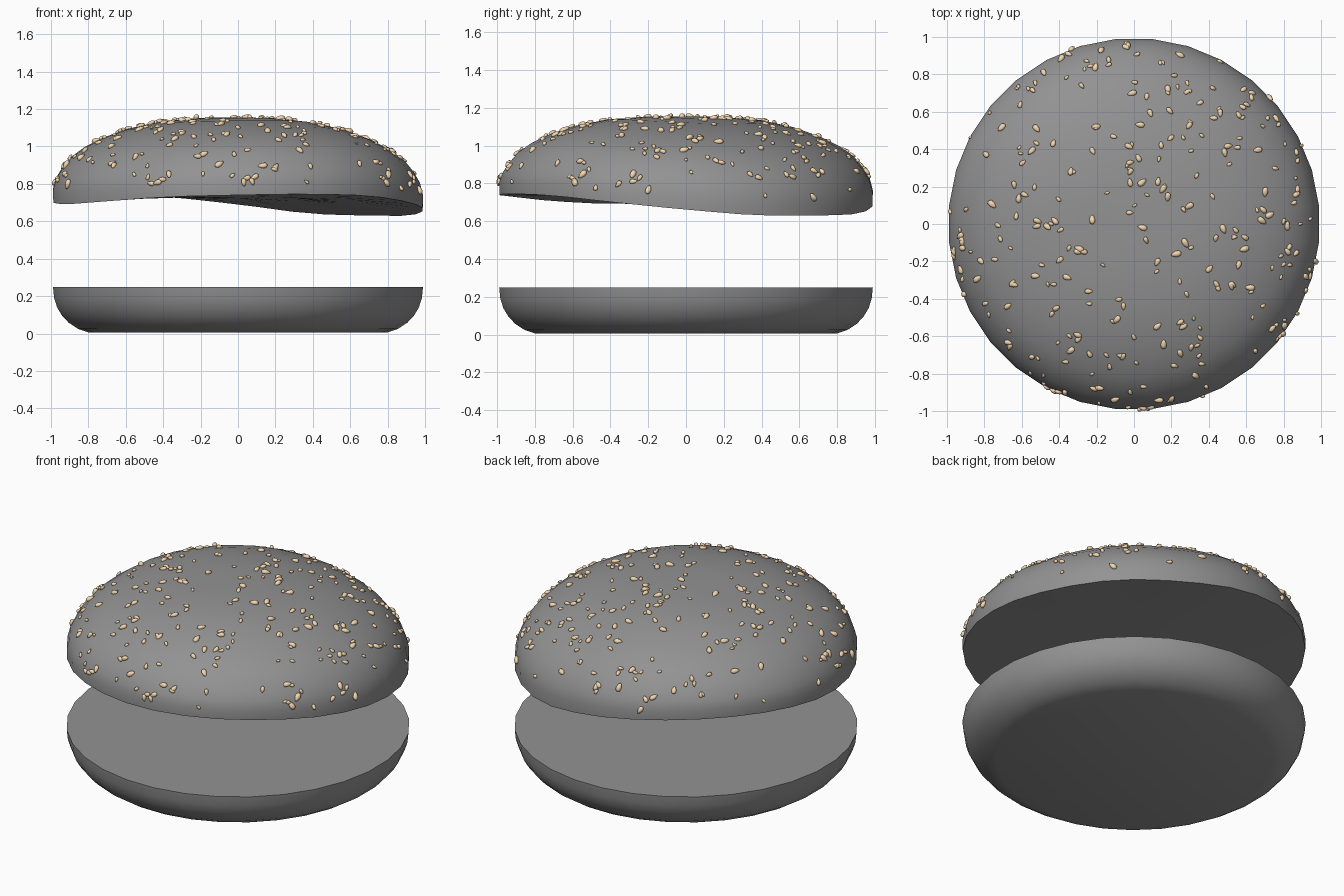
import bpy, bmesh, math, random
from mathutils import Vector, Matrix

if "Cube" in bpy.data.objects:
    bpy.data.objects.remove(bpy.data.objects["Cube"])

random.seed(7)
N = 32  # sides of the buns


def material(name, color):
    m = bpy.data.materials.new(name)
    m.diffuse_color = (*color, 1)
    m.use_nodes = True
    m.node_tree.nodes["Principled BSDF"].inputs["Base Color"].default_value = m.diffuse_color
    return m


def finish(bm, name, mat, angle=None):
    bmesh.ops.recalc_face_normals(bm, faces=bm.faces[:])
    me = bpy.data.meshes.new(name)
    bm.to_mesh(me)
    bm.free()
    me.materials.append(mat)
    ob = bpy.data.objects.new(name, me)
    bpy.context.collection.objects.link(ob)
    bpy.ops.object.select_all(action='DESELECT')
    ob.select_set(True)
    bpy.context.view_layer.objects.active = ob
    if angle:
        bpy.ops.object.shade_smooth_by_angle(angle=math.radians(angle))
    else:
        bpy.ops.object.shade_smooth()


def lathe(name, mat, profile, z_first, z_last, lift=lambda i, a: 0.0):
    """Stack rings of (radius, z), closed by a centre point at each end."""
    bm = bmesh.new()
    rings = []
    for i, (r, z) in enumerate(profile):
        ring = []
        for k in range(N):
            a = 2 * math.pi * (k + 0.5) / N
            ring.append(bm.verts.new((r * math.cos(a), r * math.sin(a), z + lift(i, a))))
        rings.append(ring)
    for lo, hi in zip(rings, rings[1:]):
        for k in range(N):
            j = (k + 1) % N
            bm.faces.new((lo[k], lo[j], hi[j], hi[k]))
    for ring, z in ((rings[0], z_first), (rings[-1], z_last)):
        c = bm.verts.new((0, 0, z))
        for k in range(N):
            bm.faces.new((ring[k], ring[(k + 1) % N], c))
    finish(bm, name, mat, 40)


bun_mat = material("bun_grey", (0.29, 0.29, 0.29))
seed_mat = material("seed_tan", (0.9, 0.68, 0.43))

# Bottom bun
lathe("bottom_bun", bun_mat,
      [(0.80, 0.005), (0.86, 0.025), (0.91, 0.058), (0.945, 0.095),
       (0.972, 0.14), (0.988, 0.19), (0.994, 0.25)], 0.005, 0.25)

# Top bun: wavy rim height every 22.5 degrees, fading out up the dome
RIM = [.667, .637, .636, .647, .695, .735, .75, .737,
       .708, .697, .712, .735, .745, .75, .74, .705]
UNDER = [(0.33, 0.722), (0.66, 0.714)]
DOME = [(0.992, 0.70), (0.994, 0.765), (0.978, 0.825), (0.945, 0.88), (0.895, 0.94),
        (0.82, 0.995), (0.72, 1.045), (0.59, 1.092), (0.42, 1.13), (0.22, 1.150)]
FADE = [1, .85, .7, .6, .55, .5, .42, .32, .2, .08, 0]


def wave(a):
    """Smooth periodic offset of the rim from its mean height."""
    t = (a / (2 * math.pi)) % 1 * 16
    k = int(t)
    f = t - k
    p = [RIM[(k + d) % 16] for d in (-1, 0, 1, 2)]
    h = p[1] + 0.5 * f * (p[2] - p[0] + f * (2 * p[0] - 5 * p[1] + 4 * p[2] - p[3]
                          + f * (3 * (p[1] - p[2]) + p[3] - p[0])))
    return h - 0.705


def top_lift(i, a):
    if i < len(UNDER):  # underside: gentle tilt plus saddle
        f = UNDER[i][0]
        tilt = -0.02 * math.cos(a) - 0.025 * math.sin(a)
        return tilt * f + (wave(a) - tilt) * f * f
    return wave(a) * FADE[i - len(UNDER)]


lathe("top_bun", bun_mat, UNDER + DOME, 0.725, 1.154, top_lift)

# Sesame seeds scattered evenly over the dome
curve = [(r, z, f) for (r, z), f in zip(DOME + [(0, 1.154)], FADE)][1:]
segs = list(zip(curve, curve[1:]))
areas = [(p[0] + q[0]) * math.dist(p[:2], q[:2]) for p, q in segs]
areas[0] *= 0.6
areas[1] *= 0.8
bm = bmesh.new()
for _ in range(290):
    p, q = random.choices(segs, areas)[0]
    t = random.random()
    a = random.uniform(0, 2 * math.pi)
    r, z, fade = (u + (v - u) * t for u, v in zip(p, q))
    r *= 0.997
    z += wave(a) * fade
    nr, nz = q[1] - p[1], p[0] - q[0]
    n = Vector((nr * math.cos(a), nr * math.sin(a), nz)).normalized()
    tilt = n + Vector([random.uniform(-.3, .3) for _ in range(3)])
    s = random.uniform(0.6, 1.2)
    m = (Matrix.Translation(Vector((r * math.cos(a), r * math.sin(a), z)) + n * 0.004)
         @ tilt.to_track_quat('Z', 'Y').to_matrix().to_4x4()
         @ Matrix.Rotation(random.uniform(0, 2 * math.pi), 4, 'Z')
         @ Matrix.Diagonal((0.024 * s, 0.014 * s, 0.012 * s, 1)))
    made = bmesh.ops.create_uvsphere(bm, u_segments=8, v_segments=6, radius=1)
    for v in made["verts"]:
        taper = 1 - 0.3 * v.co.x  # teardrop shape
        v.co.y *= taper
        v.co.z *= taper
        v.co = m @ v.co
finish(bm, "sesame_seeds", seed_mat)
